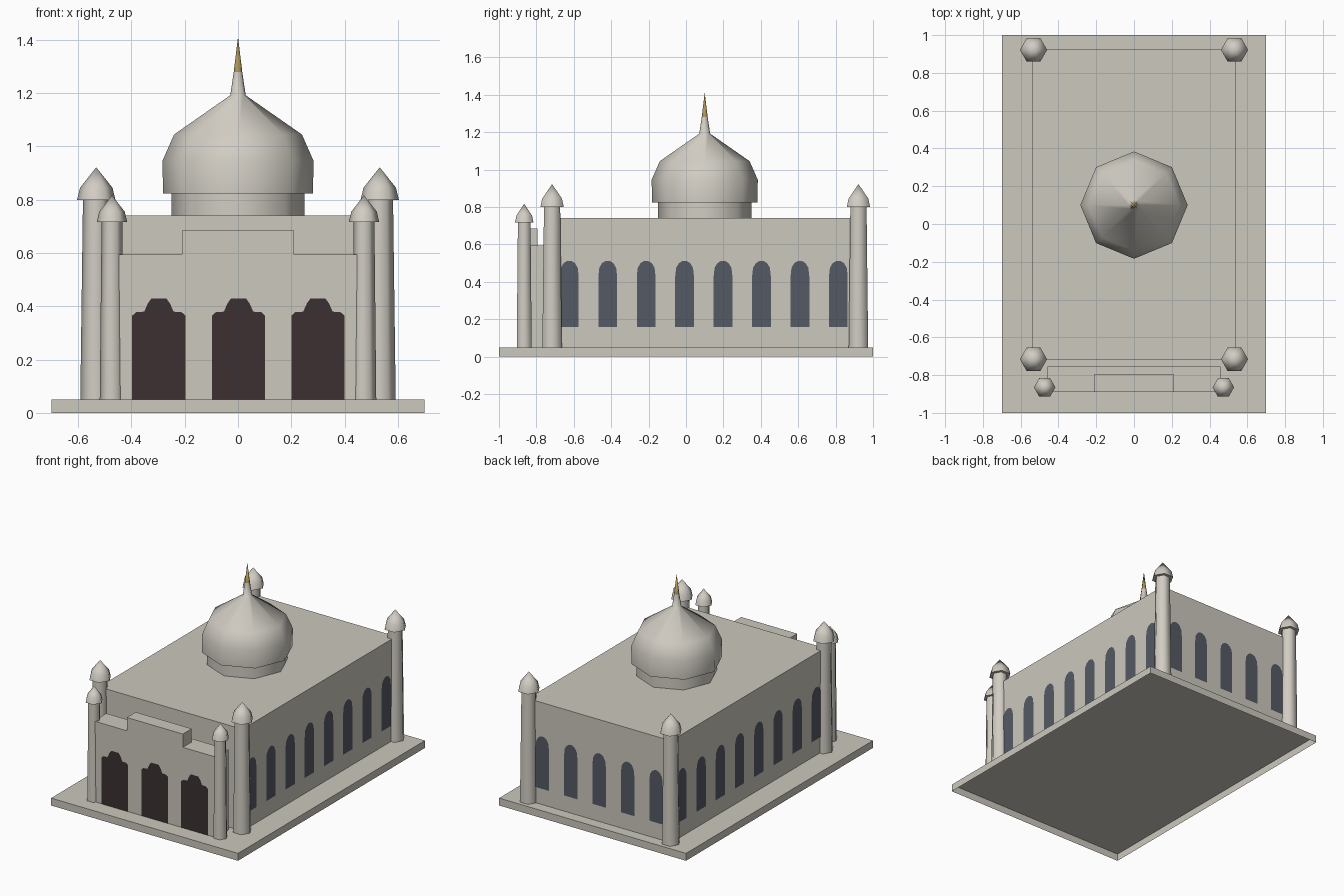
import bpy, bmesh, math
from mathutils import Vector

if "Cube" in bpy.data.objects:
    bpy.data.objects.remove(bpy.data.objects["Cube"])


def material(name, rgb):
    m = bpy.data.materials.new(name)
    m.diffuse_color = (*rgb, 1)
    m.use_nodes = True
    m.node_tree.nodes["Principled BSDF"].inputs["Base Color"].default_value = m.diffuse_color
    return m


STONE = material("pale stone", (0.60, 0.58, 0.51))
MARBLE = material("light marble", (0.64, 0.61, 0.55))
GLASS = material("slate window", (0.09, 0.10, 0.125))
DOOR = material("dark doorway", (0.045, 0.03, 0.032))
GOLD = material("gold", (0.42, 0.30, 0.09))


def finish(name, bm, mats, smooth=False):
    me = bpy.data.meshes.new(name)
    bm.to_mesh(me)
    bm.free()
    for m in mats:
        me.materials.append(m)
    if smooth:
        me.polygons.foreach_set("use_smooth", [True] * len(me.polygons))
        me.set_sharp_from_angle(angle=math.radians(70))
    ob = bpy.data.objects.new(name, me)
    bpy.context.collection.objects.link(ob)
    return ob


def box(name, x, y0, y1, z0, z1, mat):
    """Box without a bottom face, symmetric in x."""
    bm = bmesh.new()
    bmesh.ops.create_cube(bm, size=1)
    for v in bm.verts:
        v.co = (v.co.x * 2 * x, y1 if v.co.y > 0 else y0, z1 if v.co.z > 0 else z0)
    bm.normal_update()
    bmesh.ops.delete(bm, geom=[f for f in bm.faces if f.normal.z < -0.5], context='FACES')
    return finish(name, bm, [mat])


def lathe(name, profile, sides, x, y, mats, gold_above=9):
    """Revolve an (r, z) profile; faces above gold_above use the second material."""
    bm = bmesh.new()
    rings = []
    for r, z in profile:
        if r == 0:
            rings.append([bm.verts.new((x, y, z))] * sides)
        else:
            rings.append([bm.verts.new((x + r * math.cos(a), y + r * math.sin(a), z))
                          for a in (2 * math.pi * i / sides for i in range(sides))])
    for lo, hi in zip(rings, rings[1:]):
        for i in range(sides):
            j = (i + 1) % sides
            corners = list(dict.fromkeys((lo[i], lo[j], hi[j], hi[i])))
            f = bm.faces.new(corners)
            if f.calc_center_median().z > gold_above:
                f.material_index = 1
    return finish(name, bm, mats, smooth=True)


def panels(name, half, wall, u, centres, mat):
    """Arched panels just proud of a wall; half = right half outline (offset, z)."""
    bm = bmesh.new()
    u = Vector(u)
    n = u.cross(Vector((0, 0, 1)))
    outline = half + [(-s, z) for s, z in reversed(half)]
    for c in centres:
        bm.faces.new([bm.verts.new(n * (wall + 0.003) + u * (c + s) + Vector((0, 0, z)))
                      for s, z in outline])
    return finish(name, bm, [mat])


# Base slab, prayer hall and stepped entrance porch
box("base", 0.70, -1.0, 1.0, 0.0, 0.05, STONE)
box("hall", 0.537, -0.72, 0.926, 0.05, 0.74, STONE)
box("porch", 0.458, -0.89, -0.755, 0.05, 0.595, STONE)
box("porch_parapet", 0.21, -0.89, -0.795, 0.595, 0.685, STONE)

# Drum and onion dome with gilded spire
lathe("dome_drum", [(0.25, 0.74), (0.25, 0.825)], 8, 0, 0.10, [MARBLE])
lathe("dome", [(0.25, 0.824), (0.281, 0.824), (0.284, 0.945), (0.24, 1.045),
               (0.029, 1.192), (0.016, 1.28), (0, 1.412)],
      8, 0, 0.10, [MARBLE, GOLD], gold_above=1.28)

# Corner minarets and slimmer porch columns with pointed caps
for side, sx in (("left", -1), ("right", 1)):
    for end, y in (("front", -0.716), ("back", 0.922)):
        lathe(f"minaret_{end}_{side}",
              [(0.060, 0.05), (0.050, 0.80), (0.072, 0.80), (0.061, 0.845), (0, 0.922)],
              6, sx * 0.532, y, [MARBLE])
    lathe(f"porch_column_{side}",
          [(0.046, 0.05), (0.039, 0.717), (0.057, 0.717), (0.048, 0.755), (0, 0.817)],
          6, sx * 0.473, -0.865, [MARBLE])

# Arched windows on the sides and back
arch = [(0.05, 0.158), (0.05, 0.43), (0.045, 0.475), (0.03, 0.50), (0.01, 0.512)]
rows = [-0.624 + 0.2055 * i for i in range(8)]
panels("right_windows", arch, 0.537, (0, 1, 0), rows, GLASS)
panels("left_windows", arch, 0.537, (0, -1, 0), [-c for c in rows], GLASS)
panels("back_windows", arch, 0.926, (-1, 0, 0), [0.213 * i for i in range(-2, 3)], GLASS)

# Porch doorways
door = [(0.1, 0.051), (0.1, 0.365), (0.085, 0.378), (0.055, 0.38), (0.042, 0.41), (0.028, 0.43)]
panels("doorways", door, 0.89, (1, 0, 0), (-0.297, 0.002, 0.3), DOOR)
